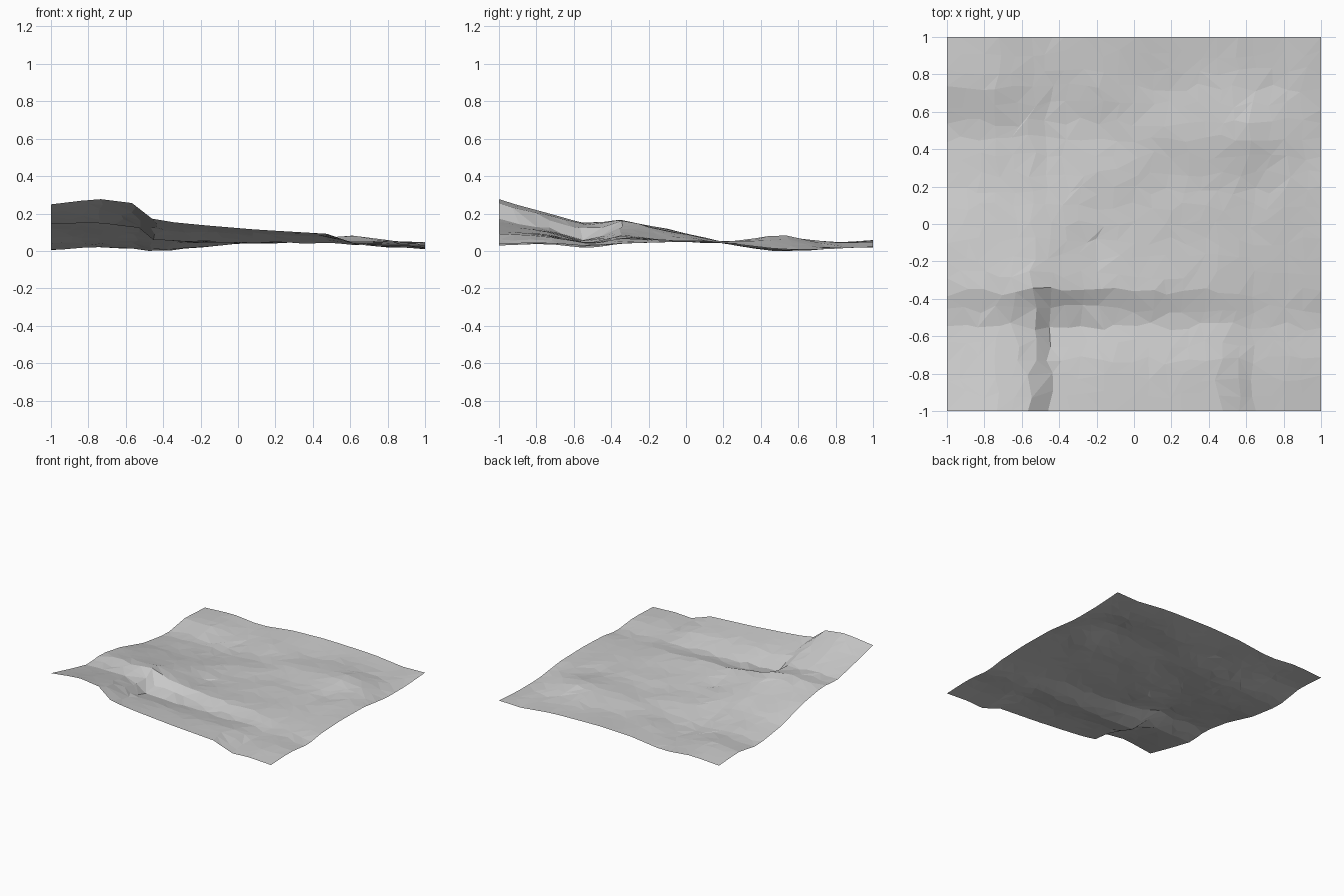
import bpy, bmesh, random
from mathutils import noise, Vector

if "Cube" in bpy.data.objects:
    bpy.data.objects.remove(bpy.data.objects["Cube"])

random.seed(4)

# Survey lines and heights (in hundredths) of the rolling ground
XS = [-1, -.75, -.55, -.45, -.2, .1, .52, .61, .8, 1]
YS = [-1, -.75, -.52, -.35, -.1, .2, .5, .75, 1]
HEIGHTS = [
    [26, 29, 26.5, 17.5, 15, 12.5, 10, 4, 5, 4],
    [20, 21.5, 20, 13, 12, 10, 9, 5, 6, 5],
    [15, 15.5, 14, 6, 5, 5, 5, 4, 4, 2.5],
    [17, 18, 17.5, 14, 10, 9, 7, 6, 5, 5],
    [13, 12.5, 12, 11, 6, 7, 7, 6, 6, 6],
    [5, 6, 6, 5, 5.5, 5.5, 6, 5.5, 6.5, 5.5],
    [1, 3, 2, 0, 3, 6, 9, 10, 7, 2],
    [5, 6, 3, 2, 5, 5, 6, 5, 3, 2],
    [3.5, 5, 3, 3, 6, 7, 6, 5, 3, 3.5],
]


def span(nodes, v):
    i = 0
    while i < len(nodes) - 2 and v > nodes[i + 1]:
        i += 1
    return i, (v - nodes[i]) / (nodes[i + 1] - nodes[i])


def height(x, y):
    i, u = span(XS, x)
    j, v = span(YS, y)
    a, b = HEIGHTS[j], HEIGHTS[j + 1]
    z = (a[i] * (1 - u) + a[i + 1] * u) * (1 - v) + (b[i] * (1 - u) + b[i + 1] * u) * v
    inner = (1 - x ** 4) * (1 - y ** 4)
    return max(0, z / 100 + 0.008 * inner * noise.noise(Vector((x * 5, y * 5, 2))))


# Irregular faceted sheet
N = 22
bm = bmesh.new()
grid = []
for j in range(N + 1):
    row = []
    for i in range(N + 1):
        x, y = -1 + 2 * i / N, -1 + 2 * j / N
        if 0 < i < N:
            x += random.uniform(-.025, .025)
        if 0 < j < N:
            y += random.uniform(-.025, .025)
        row.append(bm.verts.new((x, y, height(x, y))))
    grid.append(row)
for j in range(N):
    for i in range(N):
        a, b, c, d = grid[j][i], grid[j][i + 1], grid[j + 1][i + 1], grid[j + 1][i]
        tris = [(a, b, c), (a, c, d)] if random.random() < .5 else [(a, b, d), (b, c, d)]
        for t in tris:
            bm.faces.new(t)
low = min(v.co.z for v in bm.verts)
for v in bm.verts:
    v.co.z -= low
mesh = bpy.data.meshes.new("ground")
bm.to_mesh(mesh)
bm.free()

mat = bpy.data.materials.new("light grey")
mat.diffuse_color = (0.6, 0.6, 0.6, 1)
mat.use_nodes = True
mat.node_tree.nodes["Principled BSDF"].inputs["Base Color"].default_value = mat.diffuse_color
mesh.materials.append(mat)
ground = bpy.data.objects.new("ground", mesh)
bpy.context.collection.objects.link(ground)
